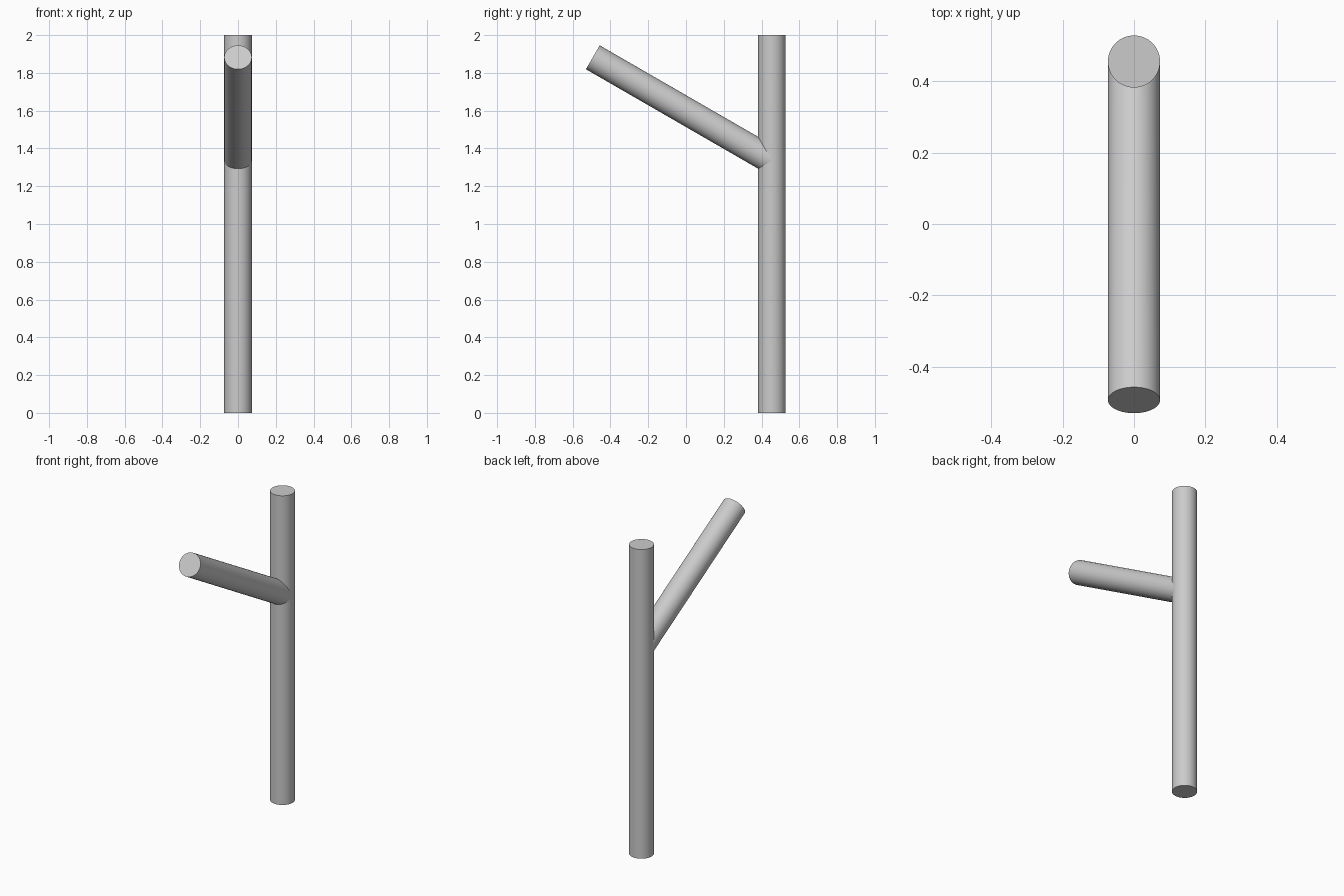
import bpy, bmesh
from math import sqrt, radians
from mathutils import Matrix, Vector

cube = bpy.data.objects.get("Cube")
if cube:
    bpy.data.objects.remove(cube, do_unlink=True)

RADIUS, SIDES = 0.073, 64
TRUNK_Y, HEIGHT = 0.455, 2.0
JOINT = Vector((0, TRUNK_Y, 1.335))
TILT, BRANCH_LENGTH = radians(60), 1.095

grey = bpy.data.materials.new("plain grey")
grey.use_nodes = True
colour = (0.6, 0.6, 0.6, 1)
grey.diffuse_color = colour
grey.node_tree.nodes["Principled BSDF"].inputs["Base Color"].default_value = colour


def rod(length, matrix):
    """Capped cylinder starting at the local origin and running along local z."""
    bm = bmesh.new()
    bmesh.ops.create_cone(bm, cap_ends=True, segments=SIDES, radius1=RADIUS,
                          radius2=RADIUS, depth=length,
                          matrix=matrix @ Matrix.Translation((0, 0, length / 2)))
    return bm


def finish(bm, name):
    mesh = bpy.data.meshes.new(name)
    bm.to_mesh(mesh)
    bm.free()
    mesh.materials.append(grey)
    obj = bpy.data.objects.new(name, mesh)
    bpy.context.collection.objects.link(obj)
    bpy.ops.object.select_all(action='DESELECT')
    obj.select_set(True)
    bpy.context.view_layer.objects.active = obj
    bpy.ops.object.shade_smooth_by_angle(angle=radians(30))


# Upright post
finish(rod(HEIGHT, Matrix.Translation((0, TRUNK_Y, 0))), "upright_post")

# Slanted branch, its base ring slid along the axis onto the post's surface
tilt = Matrix.Rotation(TILT, 4, 'X')
axis = tilt.to_3x3() @ Vector((0, 0, 1))
bm = rod(BRANCH_LENGTH, Matrix.Translation(JOINT) @ tilt)
base = [v for v in bm.verts if (v.co - JOINT).dot(axis) < BRANCH_LENGTH / 2]
cap = [f for f in bm.faces if all(v in base for v in f.verts)]
bmesh.ops.delete(bm, geom=cap, context='FACES_ONLY')
for v in base:
    wall_y = TRUNK_Y - sqrt(max(0, RADIUS ** 2 - v.co.x ** 2))
    v.co += axis * ((wall_y - v.co.y) / axis.y)
finish(bm, "slanted_branch")
